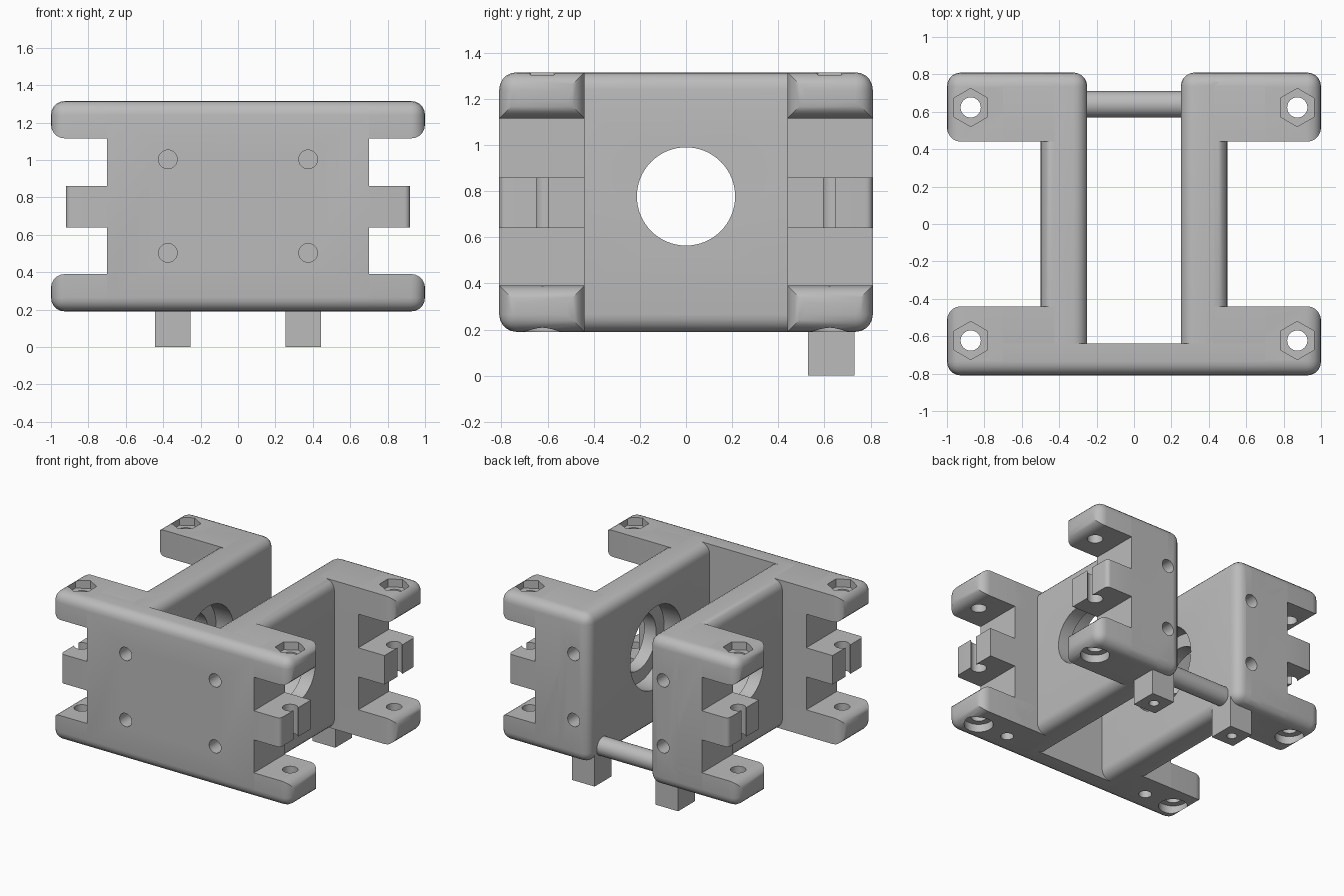
import bpy, bmesh, math
from mathutils import Matrix, Vector

cube = bpy.data.objects.get("Cube")
if cube:
    bpy.data.objects.remove(cube, do_unlink=True)

BOTTOM, TOP = 0.19, 1.315
MID = (BOTTOM + TOP) / 2
ROUND = 0.075
SIDES = (-1, 1)

grey = bpy.data.materials.new("grey_plastic")
grey.use_nodes = True
colour = (0.5, 0.5, 0.5, 1)
grey.diffuse_color = colour
grey.node_tree.nodes["Principled BSDF"].inputs["Base Color"].default_value = colour


def finish(name, bm):
    mesh = bpy.data.meshes.new(name)
    bm.to_mesh(mesh)
    bm.free()
    mesh.materials.append(grey)
    ob = bpy.data.objects.new(name, mesh)
    bpy.context.scene.collection.objects.link(ob)
    return ob


def box(name, lo, hi, rule=None, width=ROUND, flip=(1, 1, 1)):
    """Box whose edges chosen by rule(x, y, z) in -1..1 are rounded, then mirrored."""
    lo, hi = Vector(lo), Vector(hi)
    centre, half = (lo + hi) / 2, (hi - lo) / 2
    bm = bmesh.new()
    bmesh.ops.create_cube(bm, size=2)
    edges = []
    for e in bm.edges:
        middle = (e.verts[0].co + e.verts[1].co) / 2
        if rule and rule(*[round(c) for c in middle]):
            edges.append(e)
    for v in bm.verts:
        v.co = Vector([centre[i] + half[i] * v.co[i] for i in range(3)])
    if edges:
        bmesh.ops.bevel(bm, geom=edges, offset=width, segments=5, profile=0.5,
                        affect='EDGES', clamp_overlap=True)
    for v in bm.verts:
        v.co.x *= flip[0]
        v.co.y *= flip[1]
        v.co.z = MID + (v.co.z - MID) * flip[2]
    bmesh.ops.recalc_face_normals(bm, faces=bm.faces)
    return finish(name, bm)


def cylinder(bm, start, end, radius, sides=32):
    start, end = Vector(start), Vector(end)
    axis = end - start
    turn = axis.to_track_quat('Z', 'Y').to_matrix().to_4x4()
    bmesh.ops.create_cone(bm, cap_ends=True, segments=sides, radius1=radius, radius2=radius,
                          depth=axis.length,
                          matrix=Matrix.Translation((start + end) / 2) @ turn)


def tag(*signs):
    words = [("right", "left"), ("front", "back"), ("lower", "upper")]
    return "_".join(words[i][s > 0] for i, s in enumerate(signs))


parts = []

# Front plate
parts.append(box("front_plate", (-0.7, -0.81, BOTTOM), (0.7, -0.64, TOP),
                 lambda x, y, z: y == -1 and z != 0))

for sx in SIDES:
    # Side wall with rounded long edges and rounded back end
    parts.append(box("side_wall_" + tag(sx), (0.25, -0.7, BOTTOM), (0.5, 0.81, TOP),
                     lambda x, y, z: y == 0 or (y == 1 and x < 1), flip=(sx, 1, 1)))
    # Square foot under the back
    parts.append(box("foot_" + tag(sx), (0.255, 0.53, 0), (0.445, 0.73, 0.3),
                     flip=(sx, 1, 1)))
    for sy in SIDES:
        # Corner post, central lug and the two clamp bars
        parts.append(box("corner_post_" + tag(sx, sy), (0.375, 0.44, BOTTOM), (0.7, 0.81, TOP),
                         lambda x, y, z: y == 1 and z != 0, flip=(sx, sy, 1)))
        parts.append(box("lug_" + tag(sx, sy), (0.69, 0.44, 0.64), (0.92, 0.81, 0.86),
                         lambda x, y, z: x == 1 and y == 1, 0.03, (sx, sy, 1)))
        for sz in SIDES:
            parts.append(box("clamp_bar_" + tag(sx, sy, sz), (0.375, 0.44, 1.115),
                             (1, 0.81, TOP),
                             lambda x, y, z: x == 1 or (y == 1 and z == 1),
                             flip=(sx, sy, sz)))

# Cutters: plain holes, and the pockets that widen them
holes, pockets = bmesh.new(), bmesh.new()
for sx in SIDES:
    # Bearing bore and its wider seat on the inner side
    cylinder(holes, (sx * 0.2, 0, 0.777), (sx * 0.6, 0, 0.777), 0.213, 64)
    cylinder(pockets, (sx * 0.2, 0, 0.777), (sx * 0.4, 0, 0.777), 0.31, 64)
    # Screw holes under the feet and under the front
    cylinder(holes, (sx * 0.35, 0.63, -0.05), (sx * 0.35, 0.63, 0.15), 0.035)
    cylinder(holes, (sx * 0.62, -0.62, 0.1), (sx * 0.62, -0.62, 0.34), 0.045)
    for sy in SIDES:
        # Clamp bolt with hexagonal nut pocket above and round pocket below
        px, py = sx * 0.873, sy * 0.623
        cylinder(holes, (px, py, 0.1), (px, py, 1.4), 0.054)
        cylinder(pockets, (px, py, TOP - 0.06), (px, py, 1.4), 0.102, 6)
        cylinder(pockets, (px, py, 0.1), (px, py, BOTTOM + 0.06), 0.1)
        # Slot opening the lug hole outwards
        bmesh.ops.create_cube(pockets, size=1, matrix=Matrix.Translation((sx * 0.92, py, 0.75))
                              @ Matrix.Diagonal((0.1, 0.042, 0.3, 1)))
        # Blind screw holes in the front and back faces
        for z in (0.503, 1.003):
            cylinder(holes, (sx * 0.375, sy * 0.9, z), (sx * 0.375, sy * 0.4, z), 0.05)

cutters = [finish("hole_cutter", holes), finish("pocket_cutter", pockets)]
for c in cutters:
    c.hide_render = True
for ob in parts:
    for c in cutters:
        mod = ob.modifiers.new(c.name, 'BOOLEAN')
        mod.operation, mod.solver, mod.object = 'DIFFERENCE', 'EXACT', c

# Apply the cuts and drop the cutters
graph = bpy.context.evaluated_depsgraph_get()
baked = [bpy.data.meshes.new_from_object(ob.evaluated_get(graph)) for ob in parts]
for ob, mesh in zip(parts, baked):
    ob.modifiers.clear()
    ob.data = mesh
for c in cutters:
    bpy.data.objects.remove(c, do_unlink=True)

# Cross rod between the back ends of the walls
rod = bmesh.new()
cylinder(rod, (-0.36, 0.64, 0.275), (0.36, 0.64, 0.275), 0.07)
parts.append(finish("cross_rod", rod))

bpy.ops.object.select_all(action='DESELECT')
for ob in parts:
    ob.select_set(True)
bpy.context.view_layer.objects.active = parts[0]
bpy.ops.object.shade_smooth_by_angle(angle=math.radians(30))
